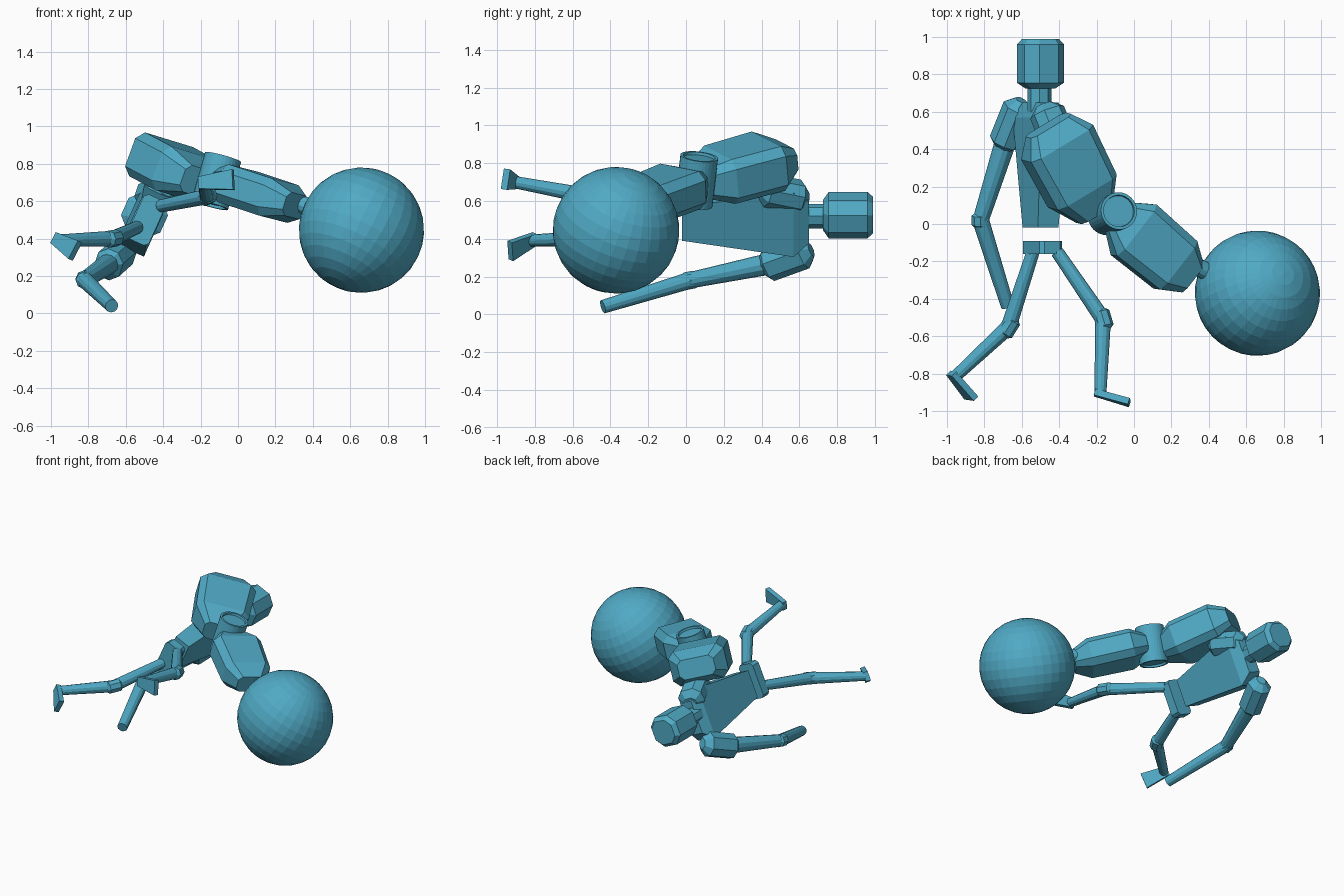
import bpy, bmesh
from mathutils import Vector, Matrix

if "Cube" in bpy.data.objects:
    bpy.data.objects.remove(bpy.data.objects["Cube"])

TEAL = (0.08, 0.40, 0.56, 1)
teal = bpy.data.materials.new("teal")
teal.use_nodes = True
teal.diffuse_color = TEAL
teal.node_tree.nodes["Principled BSDF"].inputs["Base Color"].default_value = TEAL

ROLL = Vector((0.41, 0, 0.91))     # direction across the body, right to left
TILT = Vector((0.33, -0.07, 0.94)) # direction through the heavy arm


def finish(name, bm):
    bmesh.ops.recalc_face_normals(bm, faces=bm.faces)
    mesh = bpy.data.meshes.new(name)
    bm.to_mesh(mesh)
    bm.free()
    mesh.materials.append(teal)
    obj = bpy.data.objects.new(name, mesh)
    bpy.context.collection.objects.link(obj)
    return obj


def frame(origin, axis, up):
    """Local x along the axis, z as near to up as possible."""
    x = Vector(axis).normalized()
    y = Vector(up).cross(x).normalized()
    z = x.cross(y)
    m = Matrix((x, y, z)).transposed().to_4x4()
    m.translation = Vector(origin)
    return m


def loft(name, origin, axis, up, sections):
    """Join chamfered rectangles given as (along, width, height, chamfer)."""
    bm = bmesh.new()
    m = frame(origin, axis, up)
    rings = []
    for along, width, height, c in sections:
        w, h = width / 2, height / 2
        if c:
            pts = [(w, c - h), (w, h - c), (w - c, h), (c - w, h),
                   (-w, h - c), (-w, c - h), (c - w, -h), (w - c, -h)]
        else:
            pts = [(w, -h), (w, h), (-w, h), (-w, -h)]
        rings.append([bm.verts.new(m @ Vector((along, y, z))) for y, z in pts])
    for a, b in zip(rings, rings[1:]):
        for i in range(len(a)):
            j = (i + 1) % len(a)
            bm.faces.new((a[i], a[j], b[j], b[i]))
    bm.faces.new(rings[0])
    bm.faces.new(rings[-1])
    return finish(name, bm)


def block(name, origin, axis, up, size, c):
    """Box with all edges chamfered."""
    l, w, h = size
    end = (w - 2 * c, h - 2 * c, c / 2)
    return loft(name, origin, axis, up, [(-l / 2, *end), (c - l / 2, w, h, c),
                                         (l / 2 - c, w, h, c), (l / 2, *end)])


def rod(name, start, end, r1, r2, sides=12):
    bm = bmesh.new()
    a, b = Vector(start), Vector(end)
    rot = (b - a).to_track_quat('Z', 'Y').to_matrix().to_4x4()
    bmesh.ops.create_cone(bm, cap_ends=True, segments=sides, radius1=r1, radius2=r2,
                          depth=(b - a).length,
                          matrix=Matrix.Translation((a + b) / 2) @ rot)
    return finish(name, bm)


# Trunk, neck and head
FORWARD = (0, 1, 0)
loft("torso", (-0.5, 0, 0.505), FORWARD, ROLL,
     [(-0.02, 0.12, 0.2, 0), (0.57, 0.16, 0.37, 0), (0.65, 0.1, 0.24, 0)])
loft("pelvis", (-0.49, -0.125, 0.5), FORWARD, ROLL,
     [(-0.035, 0.13, 0.26, 0.02), (0.035, 0.13, 0.26, 0.02)])
rod("neck", (-0.505, 0.6, 0.52), (-0.505, 0.76, 0.52), 0.065, 0.065, 8)
loft("head", (-0.5, 0.86, 0.525), FORWARD, ROLL,
     [(-0.135, 0.14, 0.14, 0.03), (-0.105, 0.23, 0.22, 0.06),
      (0.1, 0.23, 0.22, 0.06), (0.13, 0.18, 0.17, 0.045)])

# Slim right arm
arm_dir = (-0.1, -0.25, -0.09)
block("right_shoulder", (-0.655, 0.53, 0.295), arm_dir, ROLL, (0.3, 0.15, 0.17), 0.045)
elbow = (-0.82, 0.02, 0.18)
rod("right_upper_arm", (-0.69, 0.43, 0.265), elbow, 0.057, 0.043)
block("right_elbow", elbow, (0, -1, -0.2), ROLL, (0.1, 0.09, 0.085), 0.025)
rod("right_forearm", elbow, (-0.675, -0.44, 0.04), 0.045, 0.036)

# Heavy left arm
block("left_shoulder", (-0.43, 0.51, 0.64), (0.1, -0.25, 0.05), ROLL, (0.28, 0.18, 0.16), 0.045)
loft("left_upper_arm", (-0.335, 0.29, 0.77), (0.46, -0.89, -0.25), TILT,
     [(-0.275, 0.26, 0.14, 0.03), (-0.17, 0.4, 0.25, 0.045),
      (0.13, 0.38, 0.25, 0.045), (0.275, 0.2, 0.15, 0.03)])
loft("left_forearm", (0.11, -0.125, 0.64), (0.76, -0.64, -0.25), TILT,
     [(-0.26, 0.2, 0.13, 0.03), (-0.15, 0.35, 0.21, 0.045),
      (0.15, 0.33, 0.21, 0.045), (0.265, 0.19, 0.13, 0.03)])
rod("left_wrist", (0.28, -0.2, 0.61), (0.46, -0.29, 0.53), 0.048, 0.048)

# Elbow drum with recessed ends
drum = rod("left_elbow_drum", (-0.15, 0.04, 0.58), (-0.08, 0.07, 0.835), 0.1, 0.1, 32)
bm = bmesh.new()
bm.from_mesh(drum.data)
caps = [f for f in bm.faces if len(f.verts) > 4]
bmesh.ops.inset_individual(bm, faces=caps, thickness=0.015, depth=0)
bmesh.ops.inset_individual(bm, faces=caps, thickness=0.002, depth=-0.015)
bm.to_mesh(drum.data)
bm.free()

# Ball fist
bm = bmesh.new()
bmesh.ops.create_uvsphere(bm, u_segments=32, v_segments=16, radius=0.335,
                          matrix=frame((0.66, -0.37, 0.445), (1, -0.5, -0.3), (0.45, 0.3, 0.84)))
finish("left_ball_fist", bm)

# Legs: hip, knee, ankle, then toe
legs = {
    "right": [(-0.54, -0.15, 0.46), (-0.67, -0.55, 0.4), (-0.96, -0.82, 0.39), (-0.87, -0.93, 0.335)],
    "left": [(-0.41, -0.15, 0.575), (-0.165, -0.51, 0.625), (-0.18, -0.91, 0.7), (-0.025, -0.955, 0.715)],
}
for side, points in legs.items():
    hip, knee, ankle, toe = map(Vector, points)
    rod(side + "_thigh", hip, knee, 0.035, 0.042)
    block(side + "_knee", knee, ankle - hip, ROLL, (0.13, 0.085, 0.085), 0.025)
    rod(side + "_shin", knee, ankle, 0.042, 0.032)
    length = (toe - ankle).length
    loft(side + "_foot", ankle, toe - ankle, ROLL,
         [(-0.03, 0.035, 0.065, 0), (length, 0.035, 0.11, 0)])
